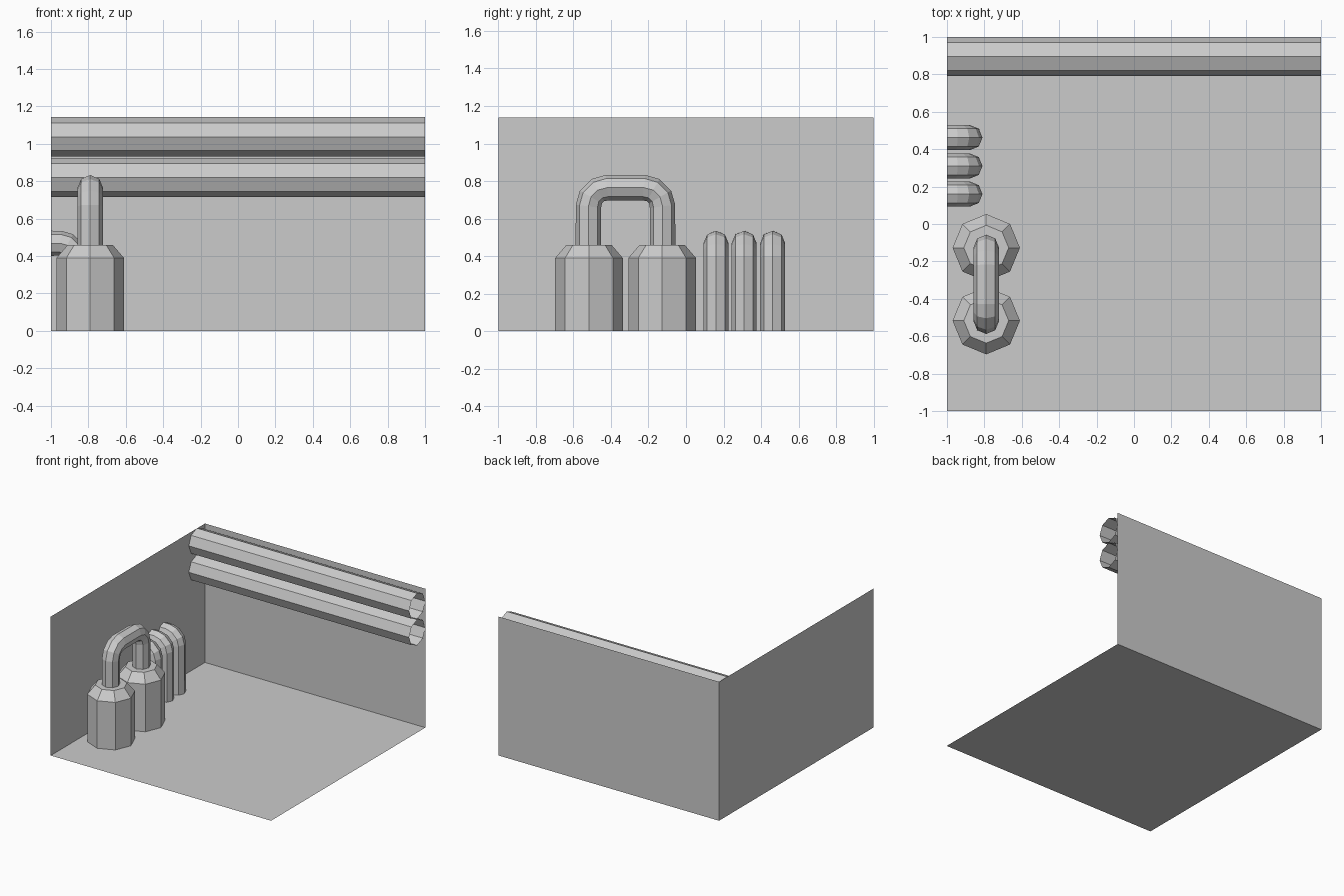
import bpy, bmesh
from math import sin, cos, pi
from mathutils import Vector

if "Cube" in bpy.data.objects:
    bpy.data.objects.remove(bpy.data.objects["Cube"])


def make(name, bm):
    bmesh.ops.recalc_face_normals(bm, faces=bm.faces)
    me = bpy.data.meshes.new(name)
    bm.to_mesh(me)
    bm.free()
    ob = bpy.data.objects.new(name, me)
    bpy.context.collection.objects.link(ob)
    return ob


def panel(name, corners):
    bm = bmesh.new()
    bm.faces.new([bm.verts.new(c) for c in corners])
    return make(name, bm)


def tube(name, path, radii, side, cap_end=False, n=8):
    """Sweep an octagon along a planar path; side is the plane's normal."""
    bm = bmesh.new()
    pts = [Vector(p) for p in path]
    side = Vector(side)
    rings = []
    for i, p in enumerate(pts):
        t = Vector()
        if i > 0:
            t += (p - pts[i - 1]).normalized()
        if i < len(pts) - 1:
            t += (pts[i + 1] - p).normalized()
        u = t.normalized().cross(side)
        r = radii[i] if isinstance(radii, list) else radii
        rings.append([bm.verts.new(p + r * (cos(2 * pi * k / n) * u + sin(2 * pi * k / n) * side))
                      for k in range(n)])
    for a, b in zip(rings, rings[1:]):
        for k in range(n):
            j = (k + 1) % n
            bm.faces.new((a[k], a[j], b[j], b[k]))
    if cap_end:
        bm.faces.new(rings[-1])
    return make(name, bm)


def bend(cu, cz, r, a0, a1, steps=3):
    """Arc points (horizontal, z) from angle a0 to a1 in degrees."""
    angles = [(a0 + (a1 - a0) * i / steps) * pi / 180 for i in range(steps + 1)]
    return [(cu + r * cos(a), cz + r * sin(a)) for a in angles]


# Room shell
H = 1.14
panel("floor", [(-1, -1, 0), (1, -1, 0), (1, 1, 0), (-1, 1, 0)])
panel("left_wall", [(-1, -1, 0), (-1, 1, 0), (-1, 1, H), (-1, -1, H)])
panel("back_wall", [(-1, 1, 0), (1, 1, 0), (1, 1, H), (-1, 1, H)])

# Long pipes along the back wall
for name, z in (("lower_wall_pipe", 0.82), ("upper_wall_pipe", 1.037)):
    tube(name, [(-1, 0.895, z), (1, 0.895, z)], 0.105, (0, 1, 0))

# Two tanks with sloped shoulders
TX = -0.79
for name, y in (("front_tank", -0.517), ("rear_tank", -0.127)):
    tube(name, [(TX, y, 0), (TX, y, 0.39), (TX, y, 0.46)], [0.18, 0.18, 0.12],
         (0, 1, 0), cap_end=True)

# Arched pipe joining the tanks
arch = [(-0.52, 0.46)] + bend(-0.42, 0.665, 0.1, 180, 90)
arch += bend(-0.225, 0.665, 0.1, 90, 0) + [(-0.125, 0.46)]
tube("arched_pipe", [(TX, y, z) for y, z in arch], 0.068, (1, 0, 0))

# Three elbow pipes from the floor into the left wall
elbow = [(-0.877, 0)] + bend(-0.952, 0.393, 0.075, 0, 90) + [(-1, 0.468)]
for i, y in enumerate((0.16, 0.31, 0.462)):
    tube(f"elbow_pipe_{i + 1}", [(x, y, z) for x, z in elbow], 0.067, (0, 1, 0))
